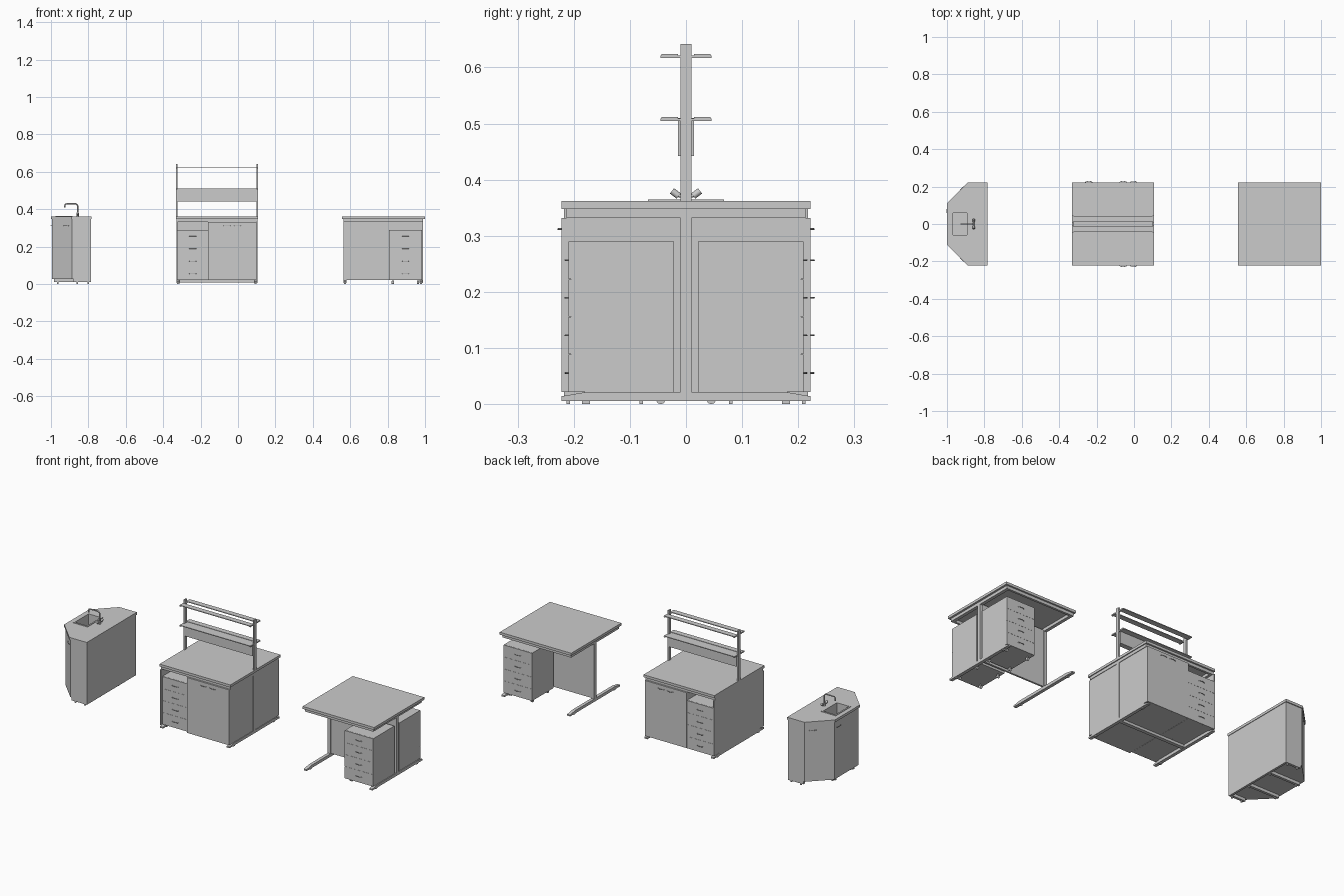
import bpy, bmesh, math
from mathutils import Vector

if "Cube" in bpy.data.objects:
    bpy.data.objects.remove(bpy.data.objects["Cube"])


def finish(name, bm):
    bmesh.ops.recalc_face_normals(bm, faces=bm.faces)
    me = bpy.data.meshes.new(name)
    bm.to_mesh(me)
    bm.free()
    ob = bpy.data.objects.new(name, me)
    bpy.context.collection.objects.link(ob)
    return ob


def prism(name, pts, offset):
    bm = bmesh.new()
    f = bm.faces.new([bm.verts.new(p) for p in pts])
    ext = bmesh.ops.extrude_face_region(bm, geom=[f])
    verts = [v for v in ext["geom"] if isinstance(v, bmesh.types.BMVert)]
    bmesh.ops.translate(bm, verts=verts, vec=offset)
    return finish(name, bm)


def box(name, x0, x1, y0, y1, z0, z1):
    return prism(name, [(x0, y0, z0), (x1, y0, z0), (x1, y1, z0), (x0, y1, z0)], (0, 0, z1 - z0))


def tube(name, pts, r):
    cu = bpy.data.curves.new(name, 'CURVE')
    cu.dimensions = '3D'
    cu.bevel_depth = r
    cu.bevel_resolution = 2
    cu.use_fill_caps = True
    sp = cu.splines.new('POLY')
    sp.points.add(len(pts) - 1)
    for p, co in zip(sp.points, pts):
        p.co = (*co, 1)
    ob = bpy.data.objects.new(name, cu)
    bpy.context.collection.objects.link(ob)
    return ob


def handle(name, centre, along, out):
    # Shallow arched bar pull
    c, a, o = Vector(centre), Vector(along), Vector(out)
    pts = [c + a * (-0.018 * math.cos(t * math.pi / 8)) + o * (0.006 * math.sin(t * math.pi / 8))
           for t in range(9)]
    return tube(name, pts, 0.0015)


def drawer_pedestal(name, x0, x1, y_in, y_out):
    s = 1 if y_out > 0 else -1
    box(name + "_carcass", x0, x1, *sorted((y_in, y_out - s * 0.004)), 0.022, 0.29)
    step = (0.29 - 0.022) / 4
    for i in range(4):
        z = 0.022 + i * step
        box(f"{name}_drawer_{i}", x0, x1, *sorted((y_out - s * 0.0039, y_out)), z, z + step - 0.0006)
        handle(f"{name}_handle_{i}", ((x0 + x1) / 2, y_out, z + step / 2), (1, 0, 0), (0, s, 0))


def castors(name, xs, ys):
    for x in xs:
        for y in ys:
            bm = bmesh.new()
            bmesh.ops.create_cone(bm, cap_ends=True, segments=12, radius1=0.008, radius2=0.008, depth=0.012)
            ob = finish(name, bm)
            ob.rotation_euler = (0, math.pi / 2, 0)
            ob.location = (x, y, 0.008)
            box(name + "_stem", x - 0.003, x + 0.003, y - 0.003, y + 0.003, 0.008, 0.023)


def end_frame(name, x0, x1):
    # T-shaped leg: tapered foot, post and upper arm
    foot = [(-0.222, 0.006), (0.222, 0.006), (0.222, 0.014), (0.175, 0.022), (-0.175, 0.022), (-0.222, 0.014)]
    prism(name + "_foot", [(x0, y, z) for y, z in foot], (x1 - x0, 0, 0))
    box(name + "_post", x0, x1, -0.01, 0.01, 0.022, 0.332)
    box(name + "_arm", x0, x1, -0.213, 0.213, 0.332, 0.348)
    for y in (-0.178, 0.178):
        box(name + "_glide", x0 + 0.003, x1 - 0.003, y - 0.007, y + 0.007, 0, 0.006)


def frame(name, x0, x1, w=0.018):
    end_frame(name + "_left", x0, x0 + w)
    end_frame(name + "_right", x1 - w, x1)
    for y in (-0.213, 0.201):
        box(name + "_top_rail", x0 + w, x1 - w, y, y + 0.012, 0.332, 0.348)


# Desk: top, frame, modesty panel and two pedestals
box("desk_top", 0.556, 0.999, -0.222, 0.222, 0.348, 0.362)
frame("desk_frame", 0.563, 0.988)
box("desk_modesty_panel", 0.581, 0.970, -0.005, 0.005, 0.022, 0.34)
for s in (-1, 1):
    drawer_pedestal("desk_pedestal", 0.808, 0.984, s * 0.021, s * 0.209)
    castors("desk_castor", (0.828, 0.962), (s * 0.045, s * 0.178))

# Island: worktop and frame
box("island_top", -0.331, 0.108, -0.222, 0.222, 0.348, 0.362)
frame("island_frame", -0.328, 0.103)
box("island_base_rail", -0.31, 0.085, -0.01, 0.01, 0.008, 0.022)

# Island: cupboards, drawers below an open niche
for s in (-1, 1):
    box("island_cupboard", -0.16, 0.1, *sorted((s * 0.01, s * 0.218)), 0.022, 0.332)
    for i, (a, b) in enumerate(((-0.16, -0.0305), (-0.03, 0.1))):
        box(f"island_door_{i}", a, b, *sorted((s * 0.2181, s * 0.222)), 0.022, 0.332)
    for x in (-0.058, -0.002):
        handle("island_door_handle", (x, s * 0.222, 0.312), (1, 0, 0), (0, s, 0))
    box("island_side_panel", -0.328, -0.323, *sorted((s * 0.01, s * 0.222)), 0.022, 0.332)
    box("niche_back", -0.323, -0.16, *sorted((s * 0.01, s * 0.014)), 0.022, 0.332)
    drawer_pedestal("island_drawers", -0.323, -0.161, s * 0.0141, 0.222 if s > 0 else -0.209)

# Island: overhead rack
for x in (-0.331, 0.099):
    box("rack_post", x, x + 0.008, -0.01, 0.01, 0.362, 0.642)
    for z in (0.506, 0.618):
        box("rack_bracket", x, x + 0.008, -0.045, 0.045, z - 0.001, z + 0.003)
for z in (0.508, 0.62):
    for s in (-1, 1):
        box("rack_shelf", -0.331, 0.107, *sorted((s * 0.014, s * 0.044)), z, z + 0.004)
box("rack_service_panel", -0.323, 0.099, -0.014, 0.014, 0.442, 0.51)

# Sink unit: angled worktop and cabinet with a cut basin
top = [(-1, -0.11), (-0.89, -0.222), (-0.782, -0.222), (-0.782, 0.222), (-0.89, 0.222), (-1, 0.11)]
body = [(-0.995, -0.108), (-0.887, -0.217), (-0.785, -0.217), (-0.785, 0.217), (-0.887, 0.217), (-0.995, 0.108)]
worktop = prism("sink_worktop", [(x, y, 0.348) for x, y in top], (0, 0, 0.014))
cabinet = prism("sink_cabinet", [(x, y, 0.026) for x, y in body], (0, 0, 0.322))
cutter = box("basin_cutter", -0.968, -0.893, -0.06, 0.06, 0.285, 0.4)
cutter.hide_render = True
cutter.display_type = 'WIRE'
for ob in (worktop, cabinet):
    m = ob.modifiers.new("basin", 'BOOLEAN')
    m.operation = 'DIFFERENCE'
    m.solver = 'EXACT'
    m.object = cutter

# Sink rim and drain
for x0, x1, y0, y1 in ((-0.976, -0.968, -0.068, 0.068), (-0.893, -0.885, -0.068, 0.068),
                       (-0.968, -0.893, -0.068, -0.06), (-0.968, -0.893, 0.06, 0.068)):
    box("sink_rim", x0, x1, y0, y1, 0.362, 0.365)
tube("drain", [(-0.932, 0, 0.285), (-0.932, 0, 0.288)], 0.009)

# Sink door handles
handle("sink_handle", (-0.995, 0.07, 0.312), (0, 1, 0), (-1, 0, 0))
k = math.sqrt(0.5)
for s in (-1, 1):
    handle("sink_side_handle", (-0.917, s * 0.187, 0.312), (k, s * k, 0), (-k, s * k, 0))

# Sink base rails and feet
for y in (-0.21, -0.08, 0.08, 0.21):
    x0 = -0.88 if abs(y) > 0.1 else -0.985
    box("sink_base_rail", x0, -0.785, y - 0.007, y + 0.007, 0.01, 0.026)
    for x in (x0 + 0.02, -0.8):
        box("sink_foot", x - 0.004, x + 0.004, y - 0.003, y + 0.003, 0, 0.01)
box("sink_back_rail", -0.797, -0.785, -0.203, 0.203, 0.01, 0.026)

# Swan-neck tap with two angled valves
arc = [(-0.870 + 0.013 * math.cos(t * math.pi / 8), 0, 0.416 + 0.013 * math.sin(t * math.pi / 8)) for t in range(5)]
arc2 = [(-0.915 - 0.011 * math.sin(t * math.pi / 8), 0, 0.418 + 0.011 * math.cos(t * math.pi / 8)) for t in range(5)]
tube("tap_spout", [(-0.857, 0, 0.362)] + arc + arc2 + [(-0.926, 0, 0.408)], 0.0035)
tube("tap_base", [(-0.857, 0, 0.362), (-0.857, 0, 0.375)], 0.007)
for s in (-1, 1):
    tube("tap_valve_stem", [(-0.857, 0, 0.368), (-0.857, s * 0.017, 0.373)], 0.003)
    tube("tap_valve_knob", [(-0.857, s * 0.013, 0.371), (-0.857, s * 0.025, 0.38)], 0.006)
